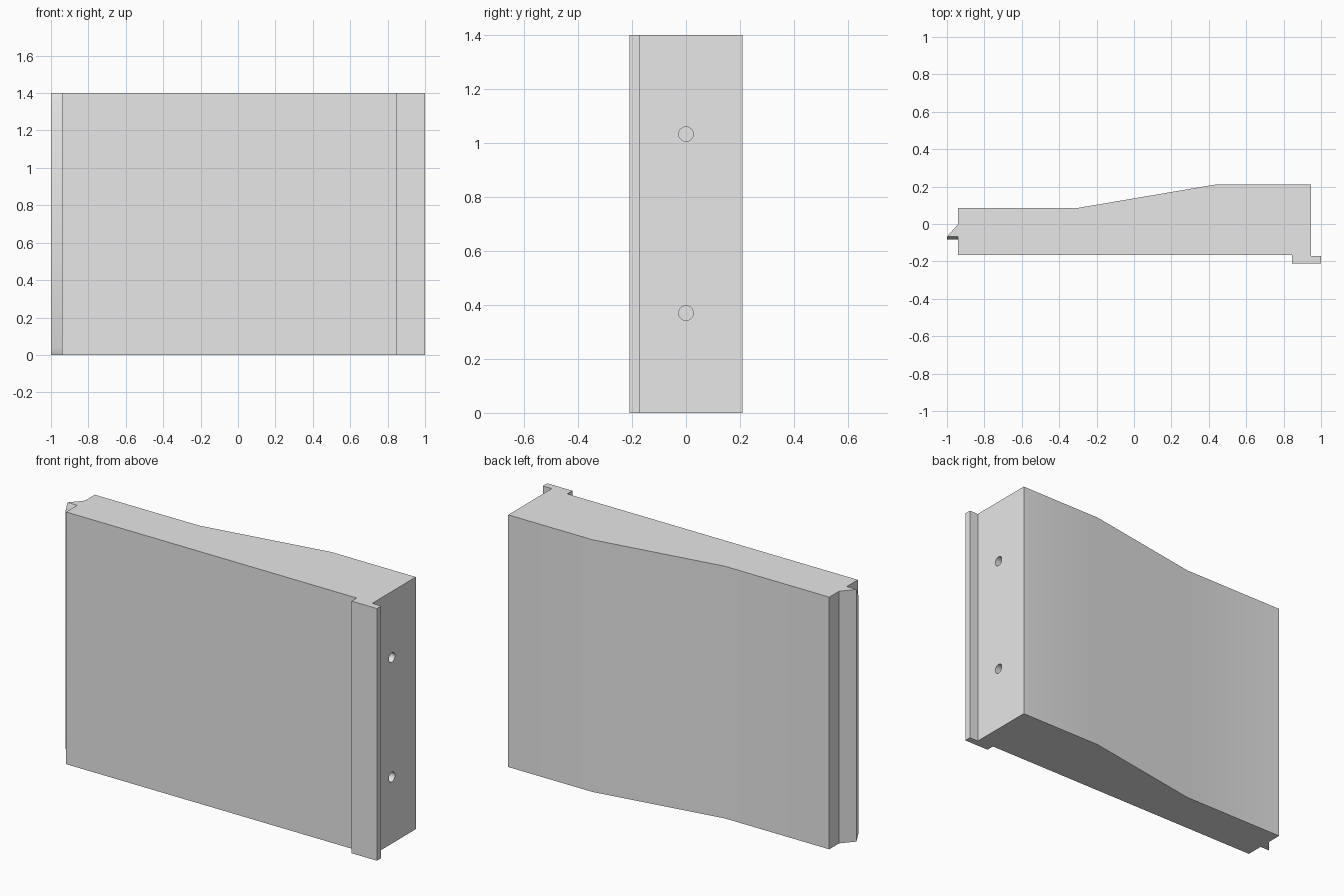
import bpy
import bmesh
import math
from mathutils import Matrix

default_cube = bpy.data.objects.get("Cube")
if default_cube:
    bpy.data.objects.remove(default_cube, do_unlink=True)

HEIGHT = 1.4
HOLE_RADIUS = 0.027
HOLE_DEPTH = 0.1
END_X = 0.945

grey = bpy.data.materials.new("plain grey")
grey.use_nodes = True
grey.diffuse_color = (0.8, 0.8, 0.8, 1)
grey.node_tree.nodes["Principled BSDF"].inputs["Base Color"].default_value = (0.8, 0.8, 0.8, 1)


def add_object(name, bm):
    bmesh.ops.recalc_face_normals(bm, faces=bm.faces)
    mesh = bpy.data.meshes.new(name)
    bm.to_mesh(mesh)
    bm.free()
    mesh.materials.append(grey)
    obj = bpy.data.objects.new(name, mesh)
    bpy.context.collection.objects.link(obj)
    return obj


def prism(name, points, direction):
    """Extrude a closed outline along a direction."""
    bm = bmesh.new()
    face = bm.faces.new([bm.verts.new(p) for p in points])
    result = bmesh.ops.extrude_face_region(bm, geom=[face], use_keep_orig=True)
    moved = [v for v in result["geom"] if isinstance(v, bmesh.types.BMVert)]
    bmesh.ops.translate(bm, verts=moved, vec=direction)
    return add_object(name, bm)


# Panel: plan outline with tongue, tapering back and front flange
outline = [
    (-0.94, -0.165), (0.845, -0.165), (0.845, -0.21), (1, -0.21),
    (1, -0.172), (END_X, -0.172), (END_X, 0.21), (0.43, 0.21),
    (-0.3, 0.086), (-0.94, 0.086), (-0.94, 0), (-1, -0.068), (-0.94, -0.068),
]
panel = prism("panel", [(x, y, 0) for x, y in outline], (0, 0, HEIGHT))

# Tongue lip: thin strip with its ends sloped back
lip = [(-0.068, 0), (-0.084, 0.04), (-0.084, HEIGHT - 0.04), (-0.068, HEIGHT)]
prism("tongue_lip", [(-1, y, z) for y, z in lip], (0.06, 0, 0))

# Dowel holes in the thick end
for z in (0.37, 1.033):
    bm = bmesh.new()
    bmesh.ops.create_cone(
        bm, cap_ends=True, segments=32, radius1=HOLE_RADIUS, radius2=HOLE_RADIUS,
        depth=2 * HOLE_DEPTH,
        matrix=Matrix.Translation((END_X, 0, z)) @ Matrix.Rotation(math.pi / 2, 4, "Y"))
    cutter = add_object("hole_cutter", bm)
    cut = panel.modifiers.new("dowel hole", "BOOLEAN")
    cut.operation = "DIFFERENCE"
    cut.solver = "EXACT"
    cut.object = cutter
    bpy.context.view_layer.objects.active = panel
    bpy.ops.object.modifier_apply(modifier=cut.name)
    bpy.data.objects.remove(cutter, do_unlink=True)

# Smooth the gentle bends, keep the corners sharp
bpy.ops.object.select_all(action="DESELECT")
for name in ("panel", "tongue_lip"):
    bpy.data.objects[name].select_set(True)
bpy.context.view_layer.objects.active = panel
bpy.ops.object.shade_smooth_by_angle(angle=math.radians(30))
